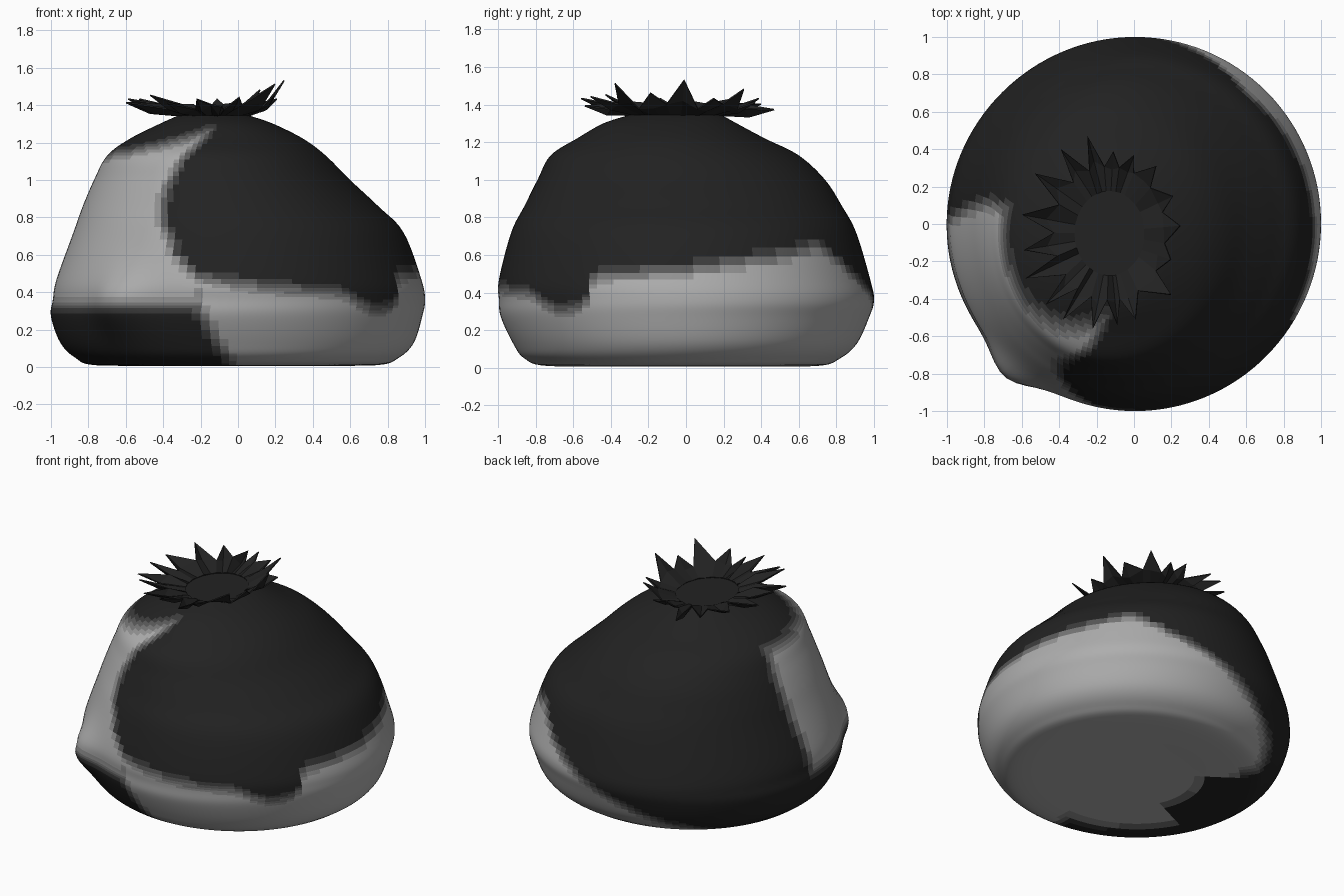
import bpy, bmesh, math
from mathutils import Vector

if "Cube" in bpy.data.objects:
    bpy.data.objects.remove(bpy.data.objects["Cube"])

def lerp_table(pts, t):
    if t <= pts[0][0]:
        return pts[0][1]
    for (a, b), (c, d) in zip(pts, pts[1:]):
        if t <= c:
            return b + (d - b) * (t - a) / (c - a)
    return pts[-1][1]

# Body cross-sections: z, x min, x max, y min, y max
ROWS = [(0.01, -.35, .35, -.35, .33), (0.01, -.76, .74, -.74, .70),
        (0.05, -.87, .86, -.86, .82), (0.13, -.95, .94, -.92, .91),
        (0.27, -1.0, .985, -.985, .975), (0.36, -.99, 1.0, -.995, 1.0),
        (0.47, -.97, .98, -.995, .98), (0.72, -.88, .885, -.93, .905),
        (0.86, -.83, .75, -.86, .83), (1.0, -.77, .60, -.79, .74),
        (1.13, -.70, .47, -.72, .60), (1.22, -.58, .35, -.58, .42),
        (1.30, -.42, .19, -.44, .27), (1.345, -.32, .06, -.30, .19)]
SEG, SUB = 128, 6

def section(u):
    """Catmull-Rom blend of the cross-section table."""
    i = min(int(u), len(ROWS) - 2)
    t = u - i
    g = lambda k: ROWS[max(0, min(len(ROWS) - 1, k))]
    out = []
    for a, b, c, d in zip(g(i - 1), g(i), g(i + 1), g(i + 2)):
        out.append(b + .5 * t * (c - a + t * (2*a - 5*b + 4*c - d + t * (3*(b - c) + d - a))))
    return out

def body_point(u, deg):
    z, x0, x1, y0, y1 = section(u)
    a = math.radians(deg)
    # small pinched corner at the front left
    bump = 1 + .075 * math.exp(-((deg - 230) / 9) ** 2 - ((z - .34) / .16) ** 2)
    x = (x0 + x1) / 2 + (x1 - x0) / 2 * math.cos(a) * bump
    y = (y0 + y1) / 2 + (y1 - y0) / 2 * math.sin(a) * bump
    return Vector((x, y, max(z, 0.004)))

# Pale patch outlines, in degrees round the body and height
PATCH_RIGHT = [(.3, 262), (.5, 256), (.6, 248), (.8, 242), (.95, 244), (1.1, 251), (1.2, 260), (1.27, 264)]
PATCH_TOP = [(170, 1.12), (215, 1.15), (240, 1.2), (262, 1.26)]
BAND_TOP = [(250, .55), (258, .48), (268, .45), (282, .42), (304, .4), (311, .34), (318, .3),
            (327, .33), (331, .49), (360, .52), (372, .55), (390, .59), (409, .65),
            (440, .38), (470, .15), (495, .02), (505, -.1)]

def paleness(deg, z, r):
    k = .015 * max(r, .4)
    patch = min((deg - 184 + 14 * z) * k, (lerp_table(PATCH_RIGHT, z) - deg) * k,
                z - .33, lerp_table(PATCH_TOP, deg) - z)
    wrapped = deg if deg > 145 else deg + 360
    band = min(lerp_table(BAND_TOP, wrapped) - z, (wrapped - 268 + 32 * z) * k)
    under = -1
    if z < .03:
        under = (.45 if 140 < deg < 205 else .68) - r
    return max(patch, band, under)

def material(name, v):
    m = bpy.data.materials.new(name)
    m.diffuse_color = (v, v, v, 1)
    m.use_nodes = True
    m.node_tree.nodes["Principled BSDF"].inputs["Base Color"].default_value = m.diffuse_color
    return m

SHADES = [material("shade_%d" % i, v) for i, v in
          enumerate((.016, .045, .10, .18, .29, .42))]

def finish(name, bm):
    me = bpy.data.meshes.new(name)
    bm.to_mesh(me)
    bm.free()
    ob = bpy.data.objects.new(name, me)
    bpy.context.collection.objects.link(ob)
    for m in SHADES:
        me.materials.append(m)
    return ob

# Body: slumped bag, lofted, with soft-edged pale patches
bm = bmesh.new()
n = (len(ROWS) - 1) * SUB + 1
rings = [[bm.verts.new(body_point(i / SUB, 360 * j / SEG)) for j in range(SEG)] for i in range(n)]
for a, b in zip(rings, rings[1:]):
    for j in range(SEG):
        k = (j + 1) % SEG
        f = bm.faces.new((a[j], a[k], b[k], b[j]))
        c = f.calc_center_median()
        t = paleness(360 * (j + .5) / SEG, c.z, math.hypot(c.x, c.y)) / .10 + .5
        f.material_index = max(0, min(5, round(t * 5)))
        f.smooth = True
base = bm.faces.new(rings[0][::-1])
base.material_index = 5
bm.faces.new(rings[-1])
finish("body", bm)

# Ruffled collar: pointed, creased petals round the tied neck (tip x, y, z)
TIPS = [(.25, -.01, 1.53), (.21, .15, 1.43), (.12, .31, 1.48), (.0, .37, 1.41), (-.11, .39, 1.43),
        (-.25, .47, 1.37), (-.39, .40, 1.40), (-.53, .27, 1.43), (-.60, .05, 1.41),
        (-.59, -.14, 1.43), (-.58, -.29, 1.41), (-.47, -.43, 1.45), (-.38, -.51, 1.41),
        (-.22, -.56, 1.43), (-.09, -.54, 1.39), (.01, -.51, 1.44), (.20, -.38, 1.51), (.20, -.19, 1.46)]
CENTRE = Vector((-.13, -.05, 0))
bm = bmesh.new()
tips = [Vector(t) for t in TIPS]
angles = [math.atan2((t - CENTRE).y, (t - CENTRE).x) % math.tau for t in tips]
angles[0] = (angles[0] + math.pi) % math.tau - math.pi

def on_neck(a, rx, z):
    return CENTRE + Vector((rx * math.cos(a), rx * 1.2 * math.sin(a), z))

foot_v, foot_m, valley, rib, tip = [], [], [], [], []
for i, t in enumerate(tips):
    a = angles[i]
    nxt = angles[i + 1] if i + 1 < len(tips) else angles[0] + math.tau
    mid = (a + nxt) / 2
    foot_m.append(bm.verts.new(on_neck(a, .19, 1.34)))
    foot_v.append(bm.verts.new(on_neck(mid, .19, 1.345)))
    valley.append(bm.verts.new(on_neck(mid, .30, 1.40 if i % 2 else 1.375)))
    p = on_neck(a, .19, 1.34).lerp(t, .55)
    p.z -= .025
    rib.append(bm.verts.new(p))
    tip.append(bm.verts.new(t))
for i in range(len(tips)):
    h = i - 1
    bm.faces.new((foot_v[h], foot_m[i], rib[i], valley[h]))
    bm.faces.new((foot_m[i], foot_v[i], valley[i], rib[i]))
    bm.faces.new((valley[h], rib[i], tip[i]))
    bm.faces.new((rib[i], valley[i], tip[i]))
collar = finish("ruffled_collar", bm)
sol = collar.modifiers.new("thickness", 'SOLIDIFY')
sol.thickness = .008
